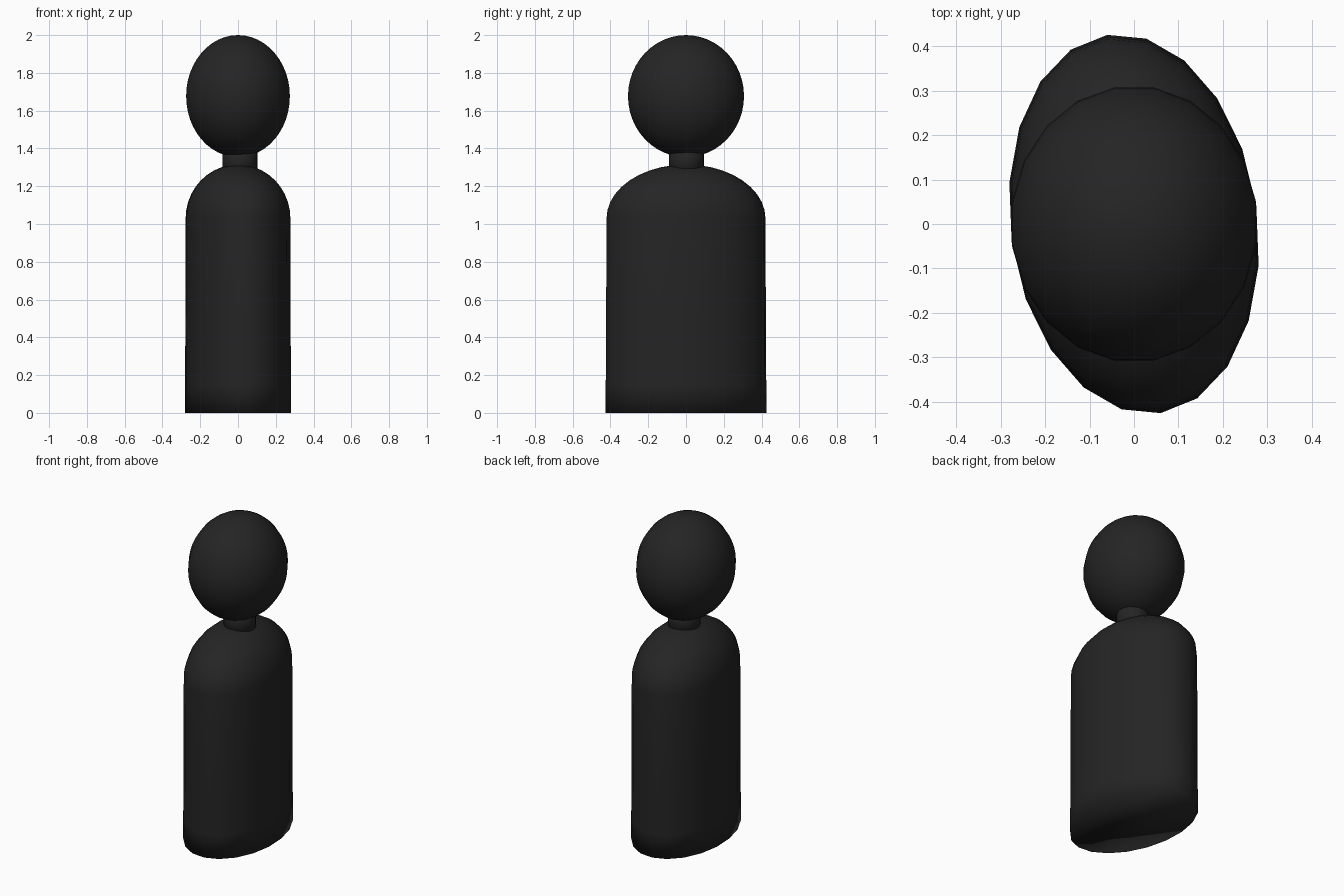
import bpy, bmesh
from math import sin, cos, pi, radians

if "Cube" in bpy.data.objects:
    bpy.data.objects.remove(bpy.data.objects["Cube"])

SIDES = 20
dark = bpy.data.materials.new("dark")
dark.diffuse_color = (0.018, 0.018, 0.018, 1)
dark.use_nodes = True
dark.node_tree.nodes["Principled BSDF"].inputs["Base Color"].default_value = dark.diffuse_color


def loft(name, a, b, rings, centre=(0, 0), phase=0.0):
    """Skin elliptical rings (scale, z); a and b are the ellipse's half axes. Scale 0 makes a pole."""
    bm = bmesh.new()
    loops = []
    for s, z in rings:
        if s == 0:
            loops.append([bm.verts.new((centre[0], centre[1], z))] * SIDES)
            continue
        loop = []
        for i in range(SIDES):
            t = 2 * pi * i / SIDES + phase
            loop.append(bm.verts.new((centre[0] + s * (a[0] * cos(t) + b[0] * sin(t)),
                                      centre[1] + s * (a[1] * cos(t) + b[1] * sin(t)), z)))
        loops.append(loop)
    for lo, hi in zip(loops, loops[1:]):
        for i in range(SIDES):
            j = (i + 1) % SIDES
            bm.faces.new(dict.fromkeys((lo[i], lo[j], hi[j], hi[i])))
    # close open ends
    for loop in (loops[0], loops[-1]):
        if loop[0] is not loop[1]:
            bm.faces.new(loop)
    bmesh.ops.recalc_face_normals(bm, faces=bm.faces)
    for f in bm.faces:
        f.smooth = True
    mesh = bpy.data.meshes.new(name)
    bm.to_mesh(mesh)
    bm.free()
    mesh.materials.append(dark)
    obj = bpy.data.objects.new(name, mesh)
    bpy.context.collection.objects.link(obj)
    return obj


# body: slightly skewed oval column with a domed shoulder
dome = [(0.99 * cos(radians(t)), 1.03 + 0.285 * sin(radians(t))) for t in range(0, 90, 9)]
loft("body", (0.275, 0.04), (-0.06, 0.425),
     [(1.0, 0), (1.0, 0.15), (0.995, 0.5)] + dome + [(0, 1.315)])

# neck: short round column
loft("neck", (0.093, 0), (0, 0.093), [(1, 1.24), (1, 1.44)], centre=(0.011, 0.003))

# head: egg-like ellipsoid
rings = [(sin(pi * k / 24), 1.677 - 0.323 * cos(pi * k / 24)) for k in range(1, 24)]
loft("head", (0.278, 0), (0, 0.311), [(0, 1.354)] + rings + [(0, 2.0)], phase=radians(9))
